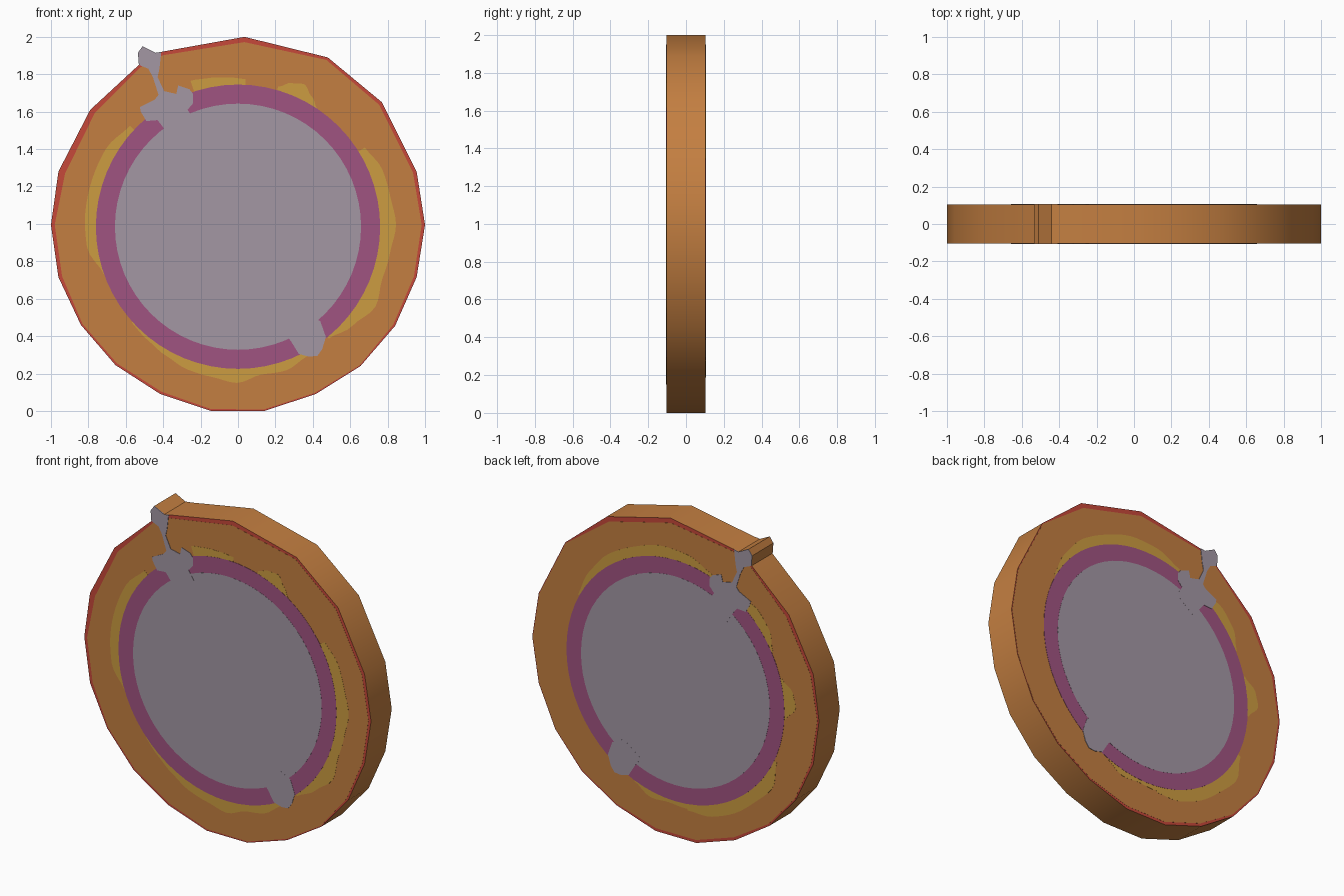
import bpy, bmesh, math

if "Cube" in bpy.data.objects:
    bpy.data.objects.remove(bpy.data.objects["Cube"])

CZ = 0.985      # height of the ring centre
HALF = 0.103    # half thickness of the body


def material(name, rgb):
    m = bpy.data.materials.new(name)
    lin = [((c / 255 + 0.055) / 1.055) ** 2.4 for c in rgb]
    m.diffuse_color = (*lin, 1)
    m.use_nodes = True
    m.node_tree.nodes["Principled BSDF"].inputs["Base Color"].default_value = m.diffuse_color
    return m


ORANGE = material("orange", (196, 127, 65))
RED = material("red", (198, 72, 58))
YELLOW = material("yellow", (204, 156, 65))
PURPLE = material("purple", (160, 84, 129))
GREY = material("grey", (163, 151, 164))


def prism(name, pts, y0, y1, mats, smooth=False):
    """Extrude an (x, z) outline from y0 to y1."""
    bm = bmesh.new()
    a = [bm.verts.new((x, y0, z)) for x, z in pts]
    b = [bm.verts.new((x, y1, z)) for x, z in pts]
    caps = [bm.faces.new(a), bm.faces.new(b)]
    n = len(pts)
    for i in range(n):
        j = (i + 1) % n
        bm.faces.new((a[i], a[j], b[j], b[i]))
    if len(mats) > 1:
        for f in caps:
            f.material_index = 1
    bmesh.ops.recalc_face_normals(bm, faces=bm.faces[:])
    bmesh.ops.triangulate(bm, faces=caps)
    me = bpy.data.meshes.new(name)
    bm.to_mesh(me)
    bm.free()
    for m in mats:
        me.materials.append(m)
    ob = bpy.data.objects.new(name, me)
    bpy.context.collection.objects.link(ob)
    if smooth:
        bpy.context.view_layer.objects.active = ob
        ob.select_set(True)
        bpy.ops.object.shade_smooth_by_angle(angle=math.radians(32))
        ob.select_set(False)


def plate(name, pts, level, mat, side):
    prism(name, pts, side * (HALF - 0.001), side * (HALF + level * 0.0008), [mat])


def polar(deg, r):
    t = math.radians(deg)
    return (r * math.cos(t), CZ + r * math.sin(t))


def circle(r, n=64):
    return [polar(360 * i / n, r) for i in range(n)]


def patch(start, end, radii, inner=0.72):
    """Arc-shaped smear whose outer radius follows the given list."""
    n = 4 * (len(radii) - 1)
    outer, inside = [], []
    for i in range(n + 1):
        k = min(i // 4, len(radii) - 2)
        f = i / 4 - k
        f = f * f * (3 - 2 * f)
        a = start + (end - start) * i / n
        outer.append(polar(a, radii[k] * (1 - f) + radii[k + 1] * f))
        inside.append(polar(a, inner))
    return outer + inside[::-1]


# Rim corners: x, z, painted edge width on the front, on the back
rim = [(-0.41, 1.92, .02, .015), (0.035, 2.0, .028, .03), (0.48, 1.89, .015, .03),
       (0.77, 1.65, .02, .005), (0.955, 1.28, .02, .005), (1.0, 0.995, .018, .005),
       (0.955, 0.715, .015, .005), (0.84, 0.455, .012, .005), (0.655, 0.24, .006, .008),
       (0.415, 0.09, .008, .01), (0.14, 0.0, .008, .018), (-0.145, 0.0, .01, .018),
       (-0.415, 0.09, .014, .018), (-0.655, 0.245, .012, .012), (-0.84, 0.46, .01, .008),
       (-0.96, 0.715, .02, .015), (-1.0, 0.995, .02, .012), (-0.96, 1.28, .037, .02),
       (-0.79, 1.61, .03, .025), (-0.53, 1.85, .015, .01)]
tab = [(-0.535, 1.915), (-0.51, 1.95), (-0.44, 1.915)]

# Body: orange sides, red faces that show only along the rim
prism("disc_body", [p[:2] for p in rim] + tab, -HALF, HALF, [ORANGE, RED], smooth=True)

# Yellow smears: start angle, end angle, outer radii
front_smears = [
    (87, 108, [.79, .80, .81, .82]),
    (56, 74, [.76, .80, .84, .82, .78]),
    (-51, 32, [.77, .81, .85, .82, .825, .845, .83, .83, .80]),
    (222, 298, [.765, .775, .79, .81, .815, .835, .80, .81, .785]),
    (137, 200, [.79, .82, .82, .82, .815, .76]),
]
back_smears = [
    (28, 109, [.77, .80, .82, .82, .83, .82, .78]),
    (124, 152, [.78, .83, .82, .77]),
    (164, 183, [.77, .83, .84, .77]),
    (205, 264, [.78, .84, .83, .835, .83, .80]),
    (264, 292, [.79, .78, .80, .765]),
]

# Grey break lines through the ring: upper one reaches the tab
crack = [(-.535, 1.915), (-.51, 1.95), (-.44, 1.915), (-.41, 1.92), (-.42, 1.83),
         (-.43, 1.785), (-.395, 1.71), (-.33, 1.695), (-.32, 1.74), (-.26, 1.72),
         (-.24, 1.695), (-.24, 1.645), (-.27, 1.61), (-.23, 1.55), (-.36, 1.45),
         (-.395, 1.51), (-.43, 1.555), (-.49, 1.55), (-.52, 1.60), (-.525, 1.625),
         (-.445, 1.665), (-.425, 1.69), (-.455, 1.785), (-.48, 1.83), (-.53, 1.85)]
chip = [(.24, .43), (.285, .37), (.325, .305), (.38, .29), (.425, .295), (.45, .33),
        (.47, .395), (.44, .48), (.36, .52)]

for side, label, smears in ((-1, "front", front_smears), (1, "back", back_smears)):
    inset = []
    for p in rim:
        w = p[2] if side < 0 else p[3]
        inset.append((p[0] * (1 - w), 1 + (p[1] - 1) * (1 - w)))
    plate(label + "_orange_panel", inset, 1, ORANGE, side)
    for i, s in enumerate(smears):
        plate(f"{label}_yellow_smear_{i + 1}", patch(*s), 2, YELLOW, side)
    plate(label + "_purple_ring", circle(0.76), 3, PURPLE, side)
    plate(label + "_grey_centre", circle(0.658), 4, GREY, side)
    plate(label + "_grey_crack", crack, 4.5, GREY, side)
    plate(label + "_grey_chip", chip, 4.5, GREY, side)
